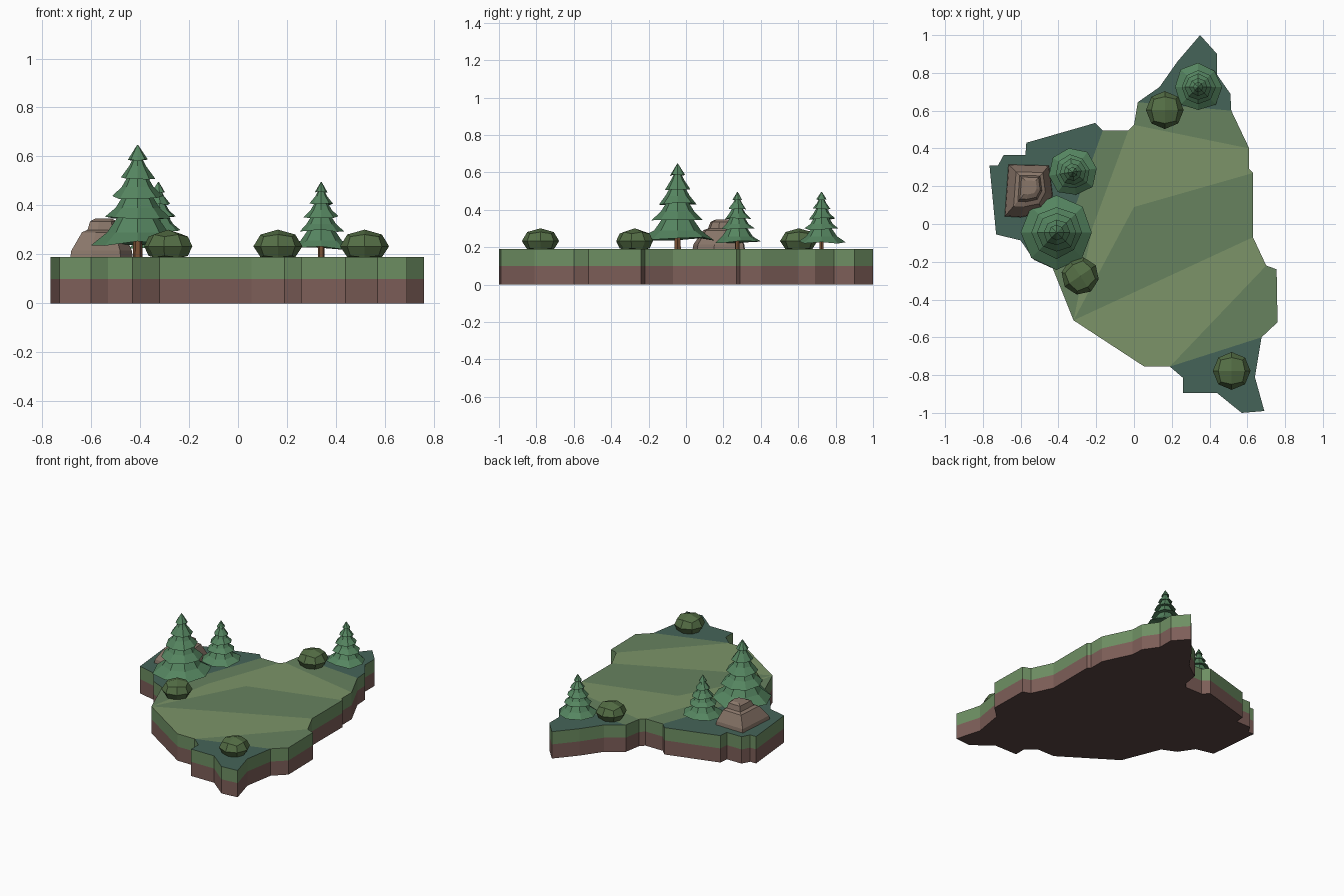
import bpy, bmesh, math, random
from mathutils import Vector

if "Cube" in bpy.data.objects:
    bpy.data.objects.remove(bpy.data.objects["Cube"])

random.seed(4)
GROUND = 0.19


def mat(name, hexcol):
    m = bpy.data.materials.new(name)
    c = [int(hexcol[i:i + 2], 16) / 255 for i in (0, 2, 4)]
    m.diffuse_color = [((v + 0.055) / 1.055) ** 2.4 for v in c] + [1]
    m.use_nodes = True
    m.node_tree.nodes["Principled BSDF"].inputs["Base Color"].default_value = m.diffuse_color
    return m


GRASS, LIGHT, MID, TEAL = mat("grass", "6E8F63"), mat("light_grass", "7C9468"), mat("mid_grass", "67825F"), mat("forest_floor", "456458")
DIRT, UNDER = mat("dirt", "7D5E58"), mat("underside", "5A4643")
LEAF, BARK, BUSH, ROCK = mat("needles", "558560"), mat("bark", "7A5236"), mat("bush_leaves", "546E45"), mat("stone", "8A776A")


def finish(name, bm, mats):
    bmesh.ops.recalc_face_normals(bm, faces=bm.faces)
    me = bpy.data.meshes.new(name)
    bm.to_mesh(me)
    bm.free()
    for m in mats:
        me.materials.append(m)
    ob = bpy.data.objects.new(name, me)
    bpy.context.collection.objects.link(ob)
    return ob


def loft(bm, rings, mi=0):
    """Bridge rings of equal point count and cap both ends."""
    vs = [[bm.verts.new(p) for p in r] for r in rings]
    n = len(vs[0])
    faces = [bm.faces.new((a[i], a[(i + 1) % n], b[(i + 1) % n], b[i]))
             for a, b in zip(vs, vs[1:]) for i in range(n)]
    faces += [bm.faces.new(vs[0][::-1]), bm.faces.new(vs[-1])]
    for f in faces:
        f.material_index = mi


# island outline, clockwise from the north tip
outline = [(.35, 1), (.44, .9), (.44, .79), (.51, .69), (.515, .6), (.61, .4), (.61, .29), (.63, .27),
           (.63, -.07), (.70, -.22), (.755, -.24), (.76, -.52), (.675, -.6), (.64, -.81), (.69, -.99),
           (.57, -1), (.44, -.895), (.26, -.895), (.26, -.815), (.19, -.755), (.055, -.755), (-.32, -.51),
           (-.43, -.235), (-.53, -.19), (-.6, -.087), (-.73, -.055), (-.765, .31), (-.72, .31), (-.69, .365),
           (-.575, .365), (-.57, .43), (-.205, .535), (-.165, .495), (-.03, .495), (0, .525), (.02, .645),
           (.135, .725), (.23, .86)]
inner = [(0, .09), (-.22, -.02)]          # indices 38, 39
patches = [(TEAL, [35, 36, 37, 0, 1, 2, 3, 4]),
           (MID, [34, 35, 4, 5]),
           (LIGHT, [33, 34, 5, 6, 7, 38, 21, 39]),
           (MID, [38, 7, 8, 21]),
           (LIGHT, [21, 8, 9, 19, 20]),
           (MID, [9, 10, 11, 12, 19]),
           (TEAL, [12, 13, 14, 15, 16, 17, 18, 19]),
           (MID, [32, 33, 39, 21, 22]),
           (TEAL, list(range(22, 33)))]
imats = [GRASS, DIRT, UNDER, LIGHT, MID, TEAL]
bm = bmesh.new()
n = len(outline)
layers = [[bm.verts.new((x, y, z)) for x, y in outline] for z in (0, .1, GROUND)]
for k in (0, 1):
    for i in range(n):
        j = (i + 1) % n
        f = bm.faces.new((layers[k][i], layers[k][j], layers[k + 1][j], layers[k + 1][i]))
        f.material_index = 1 - k
bm.faces.new(layers[0]).material_index = 2
top = layers[2] + [bm.verts.new((x, y, GROUND)) for x, y in inner]
for m, ids in patches:
    bm.faces.new([top[i] for i in ids]).material_index = imats.index(m)
finish("island", bm, imats)


def tree(name, x, y, s, turn):
    def ring(r, z, jag=0, sides=8):
        out = []
        for i in range(sides):
            a = turn + math.tau * i / sides
            k = 1 + (random.uniform(-.05, .05) if jag else 0)
            out.append((x + s * r * k * math.cos(a), y + s * r * k * math.sin(a),
                        GROUND + s * (z + random.uniform(-jag, jag))))
        return out
    # trunk
    bm = bmesh.new()
    loft(bm, [ring(.02, -.01, sides=6), ring(.018, .1, sides=6)])
    finish(name + "_trunk", bm, [BARK])
    # four skirted tiers of needles, one zigzag surface
    bm = bmesh.new()
    prof = [(.02, .075, 0), (.19, .055, .012), (.125, .1, 0), (.075, .172, 0),
            (.135, .16, .008), (.09, .2, 0), (.055, .256, 0),
            (.105, .242, .007), (.065, .285, 0), (.038, .332, 0),
            (.07, .32, .006), (.035, .37, 0), (.02, .4, 0), (.04, .394, .004), (.002, .457, 0)]
    loft(bm, [ring(*p) for p in prof])
    finish(name + "_needles", bm, [LEAF])


tree("large_tree", -.41, -.045, 1, 0)
tree("north_tree", .34, .725, .67, 0)
tree("west_tree", -.325, .275, .67, .15)


def bush(name, x, y, turn):
    # cube cut once per edge and rounded, flattened on the ground
    bm = bmesh.new()
    bmesh.ops.create_cube(bm, size=2)
    bmesh.ops.subdivide_edges(bm, edges=bm.edges[:], cuts=1, use_grid_fill=True)
    for v in bm.verts:
        d = v.co.normalized()
        c, s = math.cos(turn), math.sin(turn)
        v.co = Vector((x + .1 * (d.x * c - d.y * s), y + .1 * (d.x * s + d.y * c),
                       max(GROUND - .002, .233 + .068 * d.z)))
    finish(name, bm, [BUSH])


bush("north_bush", .163, .603, 0)
bush("west_bush", -.285, -.275, .6)
bush("south_bush", .517, -.778, 0)

# stepped rock
base = [(-.665, .315), (-.45, .31), (-.43, .15), (-.48, .06), (-.60, .035), (-.685, .04)]
cx, cy = -.545, .2
bm = bmesh.new()
loft(bm, [[(cx + (x - cx) * k, cy + (y - cy) * k, z) for x, y in base]
          for k, z in ((1, GROUND - .002), (.97, .215), (.66, .29), (.5, .3), (.42, .335), (.26, .347))])
finish("rock", bm, [ROCK])
